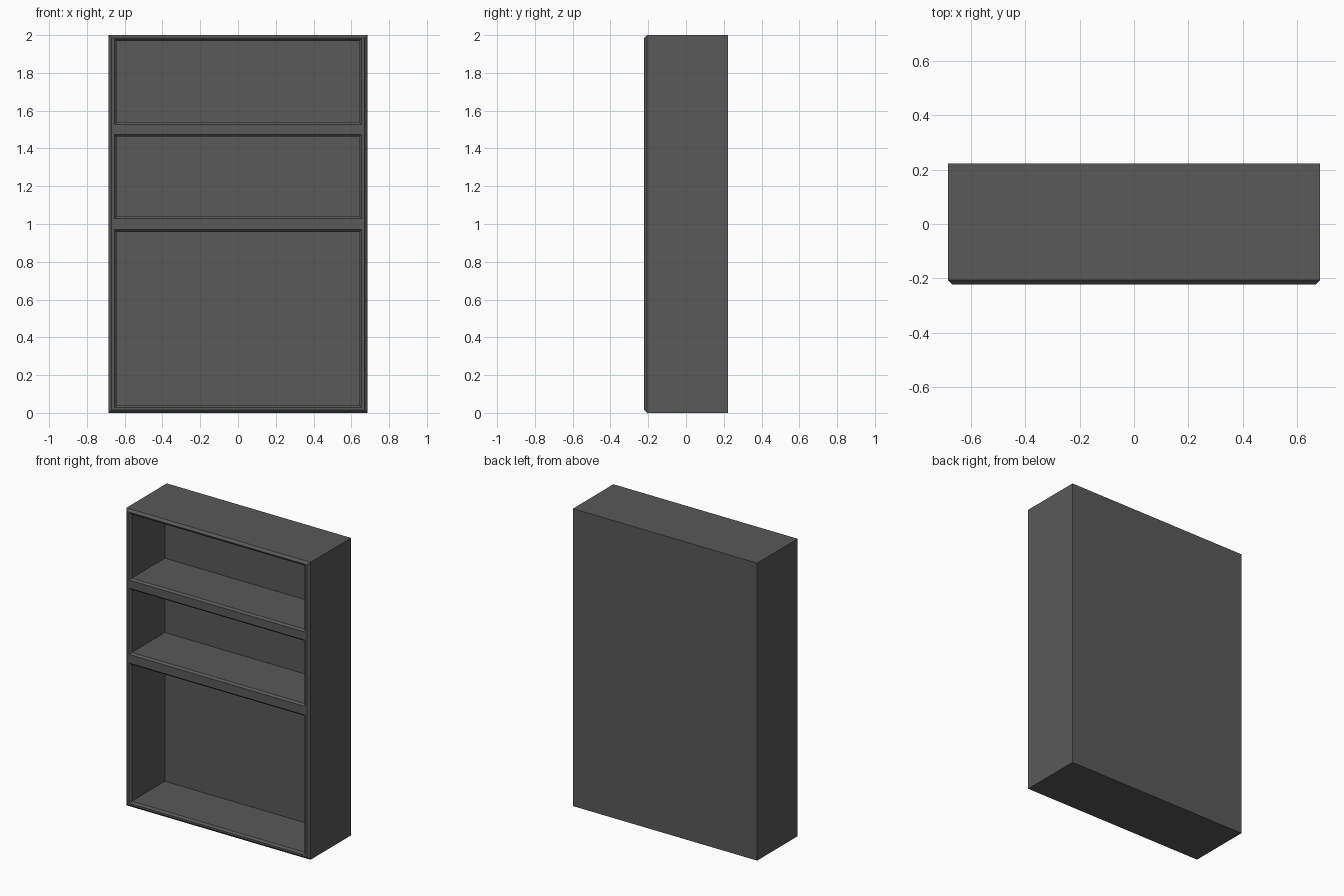
import bpy, bmesh

if "Cube" in bpy.data.objects:
    bpy.data.objects.remove(bpy.data.objects["Cube"])

W, D = 0.685, 0.222           # half width, half depth
C = 0.015                     # outer front chamfer
B = 0.012                     # chamfer around the openings
BACK = 0.14                   # front of the back panel
OX = 0.642                    # half width of the openings
OPENINGS = [(0.04, 0.958), (1.04, 1.462), (1.54, 1.968)]

bm = bmesh.new()


def ring(hx, z0, z1, y):
    return [bm.verts.new(p) for p in ((-hx, y, z0), (hx, y, z0), (hx, y, z1), (-hx, y, z1))]


def bridge(a, b):
    for i in range(4):
        j = (i + 1) % 4
        bm.faces.new((a[i], a[j], b[j], b[i]))


# Outer shell: front rim, chamfer, sides, back
rim = ring(W - C, C, 2 - C, -D)
shoulder = ring(W, 0, 2, -D + C)
rear = ring(W, 0, 2, D)
bridge(rim, shoulder)
bridge(shoulder, rear)
bm.faces.new(rear)

# Compartments: chamfered lip, inner walls, back panel
lips = []
for z0, z1 in OPENINGS:
    lip = ring(OX + B, z0 - B, z1 + B, -D)
    mouth = ring(OX, z0, z1, -D + B)
    inner = ring(OX, z0, z1, BACK)
    bridge(lip, mouth)
    bridge(mouth, inner)
    bm.faces.new(inner)
    lips.append(lip)

# Flat front frame: bottom rail, shelf edges, top rail, two stiles
bm.faces.new((rim[0], rim[1], lips[0][1], lips[0][0]))
for a, b in zip(lips, lips[1:]):
    bm.faces.new((a[3], a[2], b[1], b[0]))
bm.faces.new((lips[-1][3], lips[-1][2], rim[2], rim[3]))
for lo, hi in ((0, 3), (1, 2)):
    stile = [v for l in lips for v in (l[lo], l[hi])]
    bm.faces.new([rim[lo]] + stile + [rim[hi]])

bmesh.ops.recalc_face_normals(bm, faces=bm.faces)
mesh = bpy.data.meshes.new("shelf_cabinet")
bm.to_mesh(mesh)
bm.free()
cabinet = bpy.data.objects.new("shelf_cabinet", mesh)
bpy.context.collection.objects.link(cabinet)

# Dark finish
dark = bpy.data.materials.new("dark_finish")
dark.diffuse_color = (0.1, 0.1, 0.1, 1)
dark.use_nodes = True
dark.node_tree.nodes["Principled BSDF"].inputs["Base Color"].default_value = dark.diffuse_color
mesh.materials.append(dark)

bpy.context.view_layer.objects.active = cabinet
cabinet.select_set(True)
bpy.ops.object.shade_smooth_by_angle()
